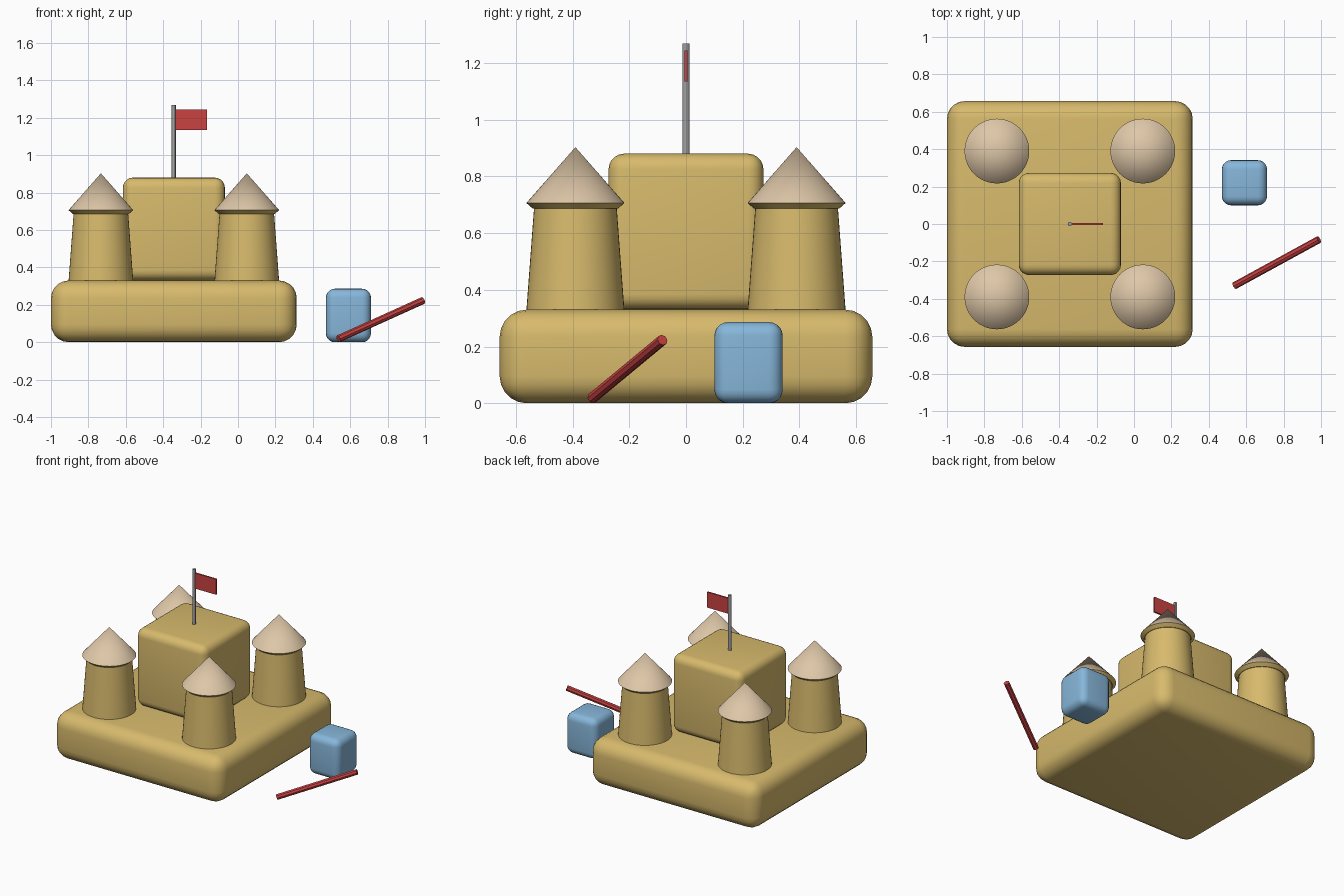
import bpy, bmesh, math
from mathutils import Vector

if "Cube" in bpy.data.objects:
    bpy.data.objects.remove(bpy.data.objects["Cube"])

CX = -0.343  # castle centre in x


def material(name, rgb):
    m = bpy.data.materials.new(name)
    m.diffuse_color = (*rgb, 1)
    m.use_nodes = True
    m.node_tree.nodes["Principled BSDF"].inputs["Base Color"].default_value = m.diffuse_color
    return m


SAND = material("sand", (0.68, 0.49, 0.15))
ROOF = material("pale_sand", (0.73, 0.57, 0.39))
BLUE = material("bucket_blue", (0.24, 0.47, 0.70))
RED = material("red", (0.60, 0.055, 0.055))
GREY = material("pole_grey", (0.36, 0.36, 0.36))


def add_object(name, bm, mat, angle=None):
    bmesh.ops.recalc_face_normals(bm, faces=bm.faces)
    me = bpy.data.meshes.new(name)
    bm.to_mesh(me)
    bm.free()
    me.materials.append(mat)
    ob = bpy.data.objects.new(name, me)
    bpy.context.collection.objects.link(ob)
    if angle:
        bpy.ops.object.select_all(action='DESELECT')
        ob.select_set(True)
        bpy.context.view_layer.objects.active = ob
        bpy.ops.object.shade_smooth_by_angle(angle=math.radians(angle))
    return ob


def box(name, lo, hi, mat, bevel=0):
    bm = bmesh.new()
    bmesh.ops.create_cube(bm, size=1)
    lo, hi = Vector(lo), Vector(hi)
    bmesh.ops.scale(bm, vec=hi - lo, verts=bm.verts)
    bmesh.ops.translate(bm, vec=(lo + hi) / 2, verts=bm.verts)
    if bevel:
        bmesh.ops.bevel(bm, geom=bm.edges[:], offset=bevel, segments=5,
                        profile=0.5, affect='EDGES')
    return add_object(name, bm, mat, 35 if bevel else None)


def rod(name, a, b, r, sides, mat, r2=None):
    a, b = Vector(a), Vector(b)
    bm = bmesh.new()
    bmesh.ops.create_cone(bm, cap_ends=True, segments=sides, radius1=r,
                          radius2=r if r2 is None else r2, depth=(b - a).length)
    bmesh.ops.rotate(bm, cent=(0, 0, 0), verts=bm.verts,
                     matrix=(b - a).to_track_quat('Z', 'Y').to_matrix())
    bmesh.ops.translate(bm, vec=(a + b) / 2, verts=bm.verts)
    return add_object(name, bm, mat, 30 if sides > 8 else None)


# Castle base and keep
box("castle_base", (CX - 0.657, -0.657, 0), (CX + 0.657, 0.657, 0.33), SAND, 0.095)
box("keep", (CX - 0.273, -0.273, 0.33), (CX + 0.273, 0.273, 0.88), SAND, 0.055)

# Corner towers: tapered wall, flared rim, pointed roof
for sx in (-1, 1):
    for sy in (-1, 1):
        x, y = CX + sx * 0.39, sy * 0.39
        tag = ("left" if sx < 0 else "right") + ("_front" if sy < 0 else "_back")
        rod("tower_" + tag, (x, y, 0.325), (x, y, 0.686), 0.173, 48, SAND, 0.146)
        rod("tower_rim_" + tag, (x, y, 0.686), (x, y, 0.706), 0.150, 48, SAND, 0.173)
        rod("tower_roof_" + tag, (x, y, 0.706), (x, y, 0.903), 0.173, 48, ROOF, 0)

# Flag
rod("flag_pole", (CX, 0, 0.87), (CX, 0, 1.268), 0.0115, 12, GREY)
box("flag", (CX + 0.008, -0.006, 1.135), (CX + 0.176, 0.006, 1.244), RED)

# Beach toys beside the castle
box("toy_bucket", (0.47, 0.10, 0), (0.711, 0.341, 0.286), BLUE, 0.048)
rod("shovel_stick", (0.537, -0.33, 0.0185), (0.989, -0.083, 0.223), 0.0195, 8, RED)
